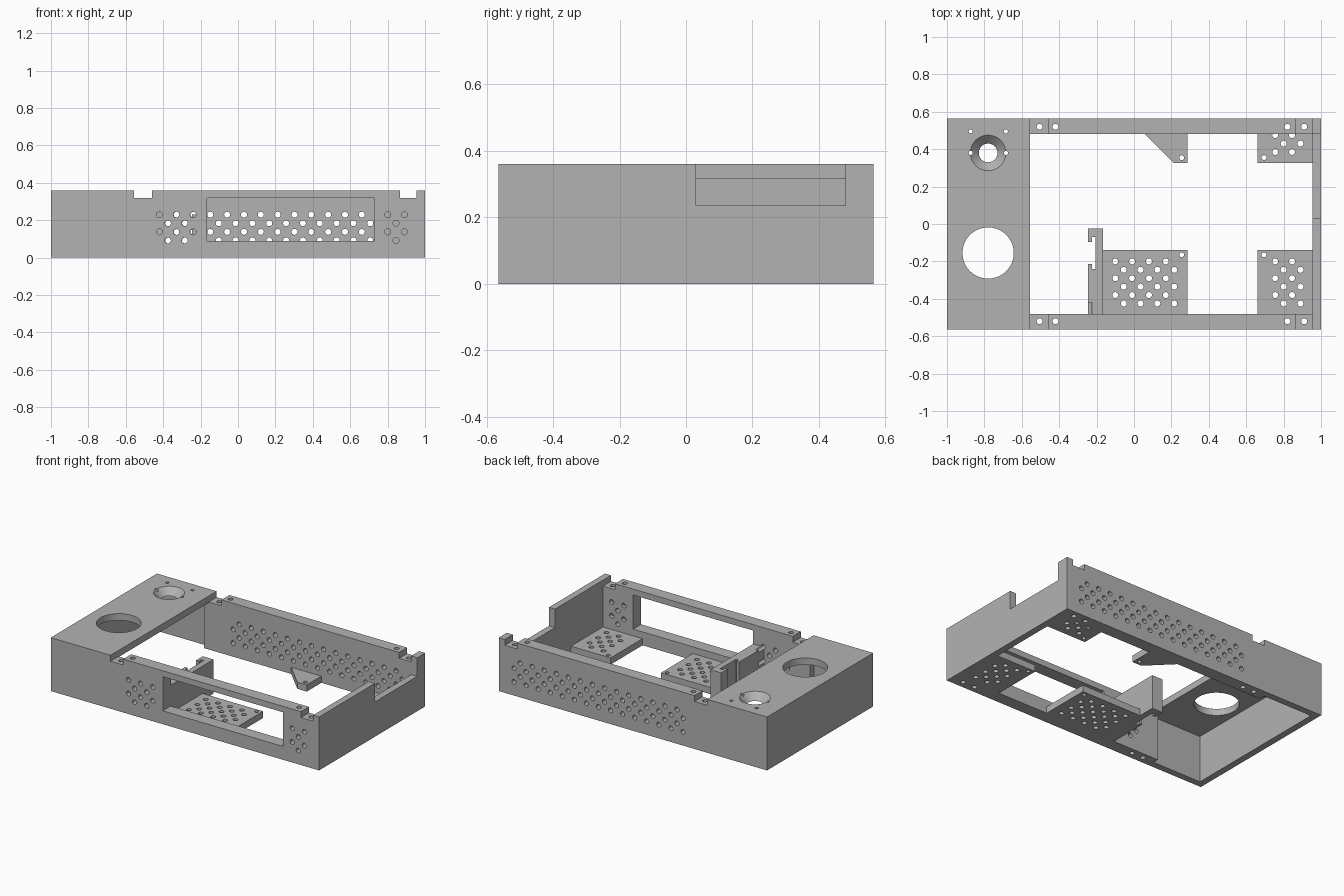
import bpy, bmesh
from mathutils import Matrix, Vector

if "Cube" in bpy.data.objects:
    bpy.data.objects.remove(bpy.data.objects["Cube"], do_unlink=True)

grey = bpy.data.materials.new("plain grey")
grey.use_nodes = True
colour = (0.45, 0.45, 0.45, 1)
grey.diffuse_color = colour
grey.node_tree.nodes["Principled BSDF"].inputs["Base Color"].default_value = colour

L, W, H = 1.0, 0.565, 0.36      # half length, half width, height
T = 0.045                       # wall, plate and floor thickness
SIDE = 0.48                     # inner face of the thick side walls
STEP = 0.09                     # vent spacing
EVEN_Z, ODD_Z = (0.23, 0.138), (0.184, 0.092)


def make(name, build):
    bm = bmesh.new()
    build(bm)
    bmesh.ops.recalc_face_normals(bm, faces=bm.faces)
    mesh = bpy.data.meshes.new(name)
    bm.to_mesh(mesh)
    bm.free()
    mesh.materials.append(grey)
    obj = bpy.data.objects.new(name, mesh)
    bpy.context.collection.objects.link(obj)
    return obj


def box(bm, x0, x1, y0, y1, z0, z1):
    size = Matrix.Diagonal((x1 - x0, y1 - y0, z1 - z0, 1))
    mid = Vector((x0 + x1, y0 + y1, z0 + z1)) / 2
    bmesh.ops.create_cube(bm, size=1, matrix=Matrix.Translation(mid) @ size)


def rod(bm, centre, r, depth, axis="Z", sides=16, top=None):
    turn = Matrix.Rotation(1.5707963, 4, "X") if axis == "Y" else Matrix()
    bmesh.ops.create_cone(bm, cap_ends=True, segments=sides, radius1=r,
                          radius2=r if top is None else top, depth=depth,
                          matrix=Matrix.Translation(centre) @ turn)


def prism(bm, points, z0, z1):
    face = bm.faces.new([bm.verts.new((x, y, z0)) for x, y in points])
    out = bmesh.ops.extrude_face_region(bm, geom=[face])
    verts = [v for v in out["geom"] if isinstance(v, bmesh.types.BMVert)]
    bmesh.ops.translate(bm, verts=verts, vec=(0, 0, z1 - z0))


def cut(obj, build):
    tool = make("cutter", build)
    tool.hide_render = True
    mod = obj.modifiers.new("cut", "BOOLEAN")
    mod.operation, mod.solver, mod.object = "DIFFERENCE", "EXACT", tool
    bpy.context.view_layer.objects.active = obj
    bpy.ops.object.modifier_apply(modifier=mod.name)
    bpy.data.objects.remove(tool, do_unlink=True)


def run(start, count):
    return [start + STEP * i for i in range(count)]


def front_vents(bm):
    for rows, xs in ((EVEN_Z, run(-0.42, 3) + run(0.80, 2)),
                     (ODD_Z, run(-0.375, 2) + [0.845])):
        for z in rows:
            for x in xs:
                rod(bm, (x, -0.51, z), 0.016, 0.18, "Y")


def back_vents(bm):
    for rows, start, count in ((EVEN_Z, -0.328, 14), (ODD_Z, -0.373, 15)):
        for z in rows:
            for x in run(start, count):
                rod(bm, (x, 0.51, z), 0.016, 0.18, "Y")


# Shell: a solid block hollowed into an open bay and a covered bay
shell = make("shell", lambda bm: box(bm, -L, L, -W, W, 0, H))
cut(shell, lambda bm: box(bm, -0.555, L - T, -SIDE, SIDE, -1, 1))
cut(shell, lambda bm: box(bm, -L + T, -0.59, T - W, W - T, -1, H - T))
cut(shell, lambda bm: box(bm, -0.7, -0.5, -SIDE, SIDE, -1, H - T))

# Notches across both rails, front window and end wall recess
def notches(bm):
    box(bm, -0.555, -0.46, -1, 1, 0.32, 1)
    box(bm, 0.865, L - T, -1, 1, 0.32, 1)


cut(shell, notches)
cut(shell, lambda bm: box(bm, -0.165, 0.73, -1, -0.4, 0.09, 0.32))
cut(shell, lambda bm: box(bm, 0.9, 1.1, 0.03, SIDE, 0.235, 1))

# Side wall vents and vertical screw holes
cut(shell, front_vents)
cut(shell, back_vents)


def screw_holes(bm):
    for x in (-0.505, -0.42, 0.82, 0.91):
        for y in (-0.52, 0.52):
            rod(bm, (x, y, 0.2), 0.016, 1)


cut(shell, screw_holes)

# Round opening, conical opening and its four screw holes in the cover
cut(shell, lambda bm: rod(bm, (-0.78, -0.155, H), 0.137, 0.2, sides=64))
cut(shell, lambda bm: rod(bm, (-0.78, 0.38, H - T / 2), 0.045, T + 0.01,
                          sides=48, top=0.1))


def cover_holes(bm):
    for x in (-0.873, -0.685):
        for y in (0.38, 0.495):
            rod(bm, (x, y, H), 0.011, 0.2)


cut(shell, cover_holes)


# Perforated floor plates
def floor_plate(name, x0, x1, y0, y1, even, odd, even_y, odd_y, screw):
    plate = make(name, lambda bm: box(bm, x0, x1, y0, y1, 0, T))

    def holes(bm):
        for xs, ys in ((even, even_y), (odd, odd_y)):
            for x in xs:
                for y in ys:
                    rod(bm, (x, y, 0), 0.016, 0.3)
        rod(bm, (*screw, 0), 0.013, 0.3)
    cut(plate, holes)
    return plate


even_y, odd_y = run(-0.38, 3), run(-0.425, 3)
middle = floor_plate("middle_floor_plate", -0.165, 0.285, -SIDE, -0.14,
                     run(-0.1, 4), run(-0.055, 4), even_y, odd_y, (0.255, -0.165))
front = floor_plate("front_floor_plate", 0.66, L - T, -SIDE, -0.14,
                    run(0.755, 2), run(0.8, 2), even_y, odd_y, (0.695, -0.165))
back = floor_plate("back_floor_plate", 0.66, L - T, 0.325, SIDE + 0.005,
                   run(0.755, 2), run(0.8, 2), run(0.385, 2), [0.43], (0.695, 0.355))

# Tapered mounting tab on the back wall
tab = make("mounting_tab", lambda bm: prism(
    bm, [(0.055, 0.485), (0.215, 0.325), (0.285, 0.325), (0.285, 0.485)], 0, T))
cut(tab, lambda bm: rod(bm, (0.255, 0.355, 0), 0.013, 0.3))

# Upright bracket with a stepped slot in its side
bracket = make("slotted_bracket", lambda bm: box(
    bm, -0.245, -0.165, -SIDE, -0.025, 0, 0.23))
cut(bracket, lambda bm: box(bm, -0.3, -0.215, -0.215, -0.095, -1, 1))
cut(bracket, lambda bm: box(bm, -0.225, -0.205, -0.24, -0.07, -1, 1))
cut(bracket, front_vents)

# Smooth the round holes, keep the corners sharp
bpy.ops.object.select_all(action="DESELECT")
for obj in (shell, middle, front, back, tab, bracket):
    obj.select_set(True)
bpy.context.view_layer.objects.active = shell
bpy.ops.object.shade_smooth_by_angle(angle=0.5)
